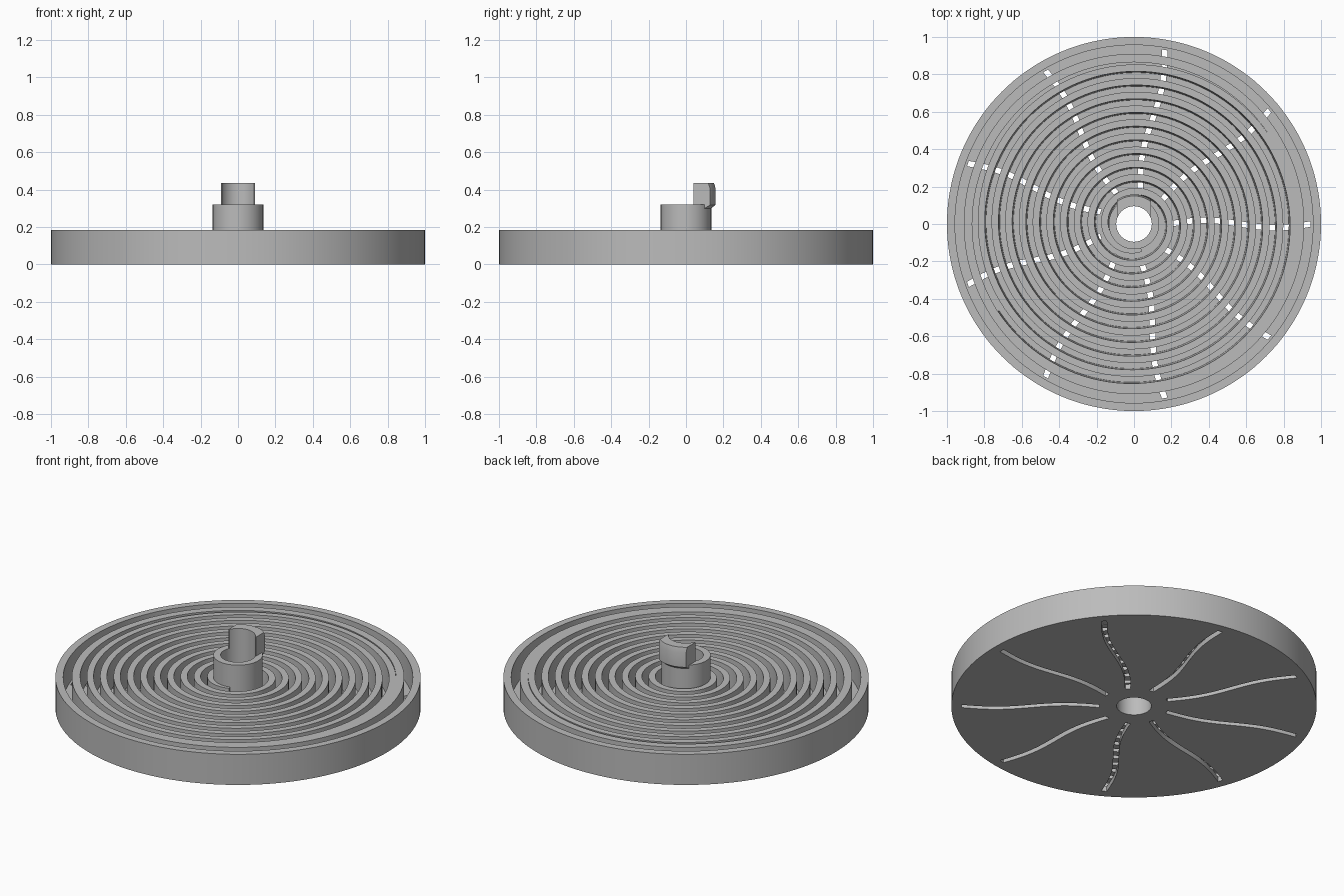
import bpy, bmesh, math
from mathutils import Matrix

if "Cube" in bpy.data.objects:
    bpy.data.objects.remove(bpy.data.objects["Cube"], do_unlink=True)

GREY = (0.5, 0.5, 0.5, 1)
mat = bpy.data.materials.new("plain_grey")
mat.use_nodes = True
mat.diffuse_color = GREY
mat.node_tree.nodes["Principled BSDF"].inputs["Base Color"].default_value = GREY

TOP, FLOOR = 0.185, 0.03
BORE, HUB = 0.095, 0.135
RING_IN, RING_OUT, RIM_IN = 0.865, 0.91, 0.957


def finish(name, bm):
    bmesh.ops.recalc_face_normals(bm, faces=bm.faces)
    me = bpy.data.meshes.new(name)
    bm.to_mesh(me)
    bm.free()
    me.materials.append(mat)
    ob = bpy.data.objects.new(name, me)
    bpy.context.collection.objects.link(ob)
    return ob


def loft(bm, sections, closed=False):
    """Skin a list of equal closed sections; cap the ends if it is open."""
    rows = [[bm.verts.new(p) for p in s] for s in sections]
    n = len(rows[0])
    pairs = list(zip(rows, rows[1:])) + ([(rows[-1], rows[0])] if closed else [])
    for a, b in pairs:
        for i in range(n):
            j = (i + 1) % n
            bm.faces.new((a[i], a[j], b[j], b[i]))
    if not closed:
        bm.faces.new(rows[0])
        bm.faces.new(rows[-1])


def polar(profile, angle):
    c, s = math.cos(angle), math.sin(angle)
    return [(r * c, r * s, z) for r, z in profile]


def revolve(name, profile, steps=144):
    bm = bmesh.new()
    loft(bm, [polar(profile, math.tau * i / steps) for i in range(steps)], True)
    return finish(name, bm)


def boolean(ob, cutter, operation):
    cutter.hide_render = True
    mod = ob.modifiers.new(operation.lower(), "BOOLEAN")
    mod.operation = operation
    mod.solver = "EXACT"
    mod.object = cutter
    bpy.context.view_layer.objects.active = ob
    bpy.ops.object.modifier_apply(modifier=mod.name)
    bpy.data.objects.remove(cutter, do_unlink=True)


def smooth(ob):
    bpy.ops.object.select_all(action="DESELECT")
    ob.select_set(True)
    bpy.context.view_layer.objects.active = ob
    bpy.ops.object.shade_smooth_by_angle(angle=math.radians(25))


# Base plate with outer rim, inner ring and bored hub
body = revolve("base_rim_and_hub", [
    (BORE, 0), (1, 0), (1, TOP), (RIM_IN, TOP), (RIM_IN, FLOOR),
    (RING_OUT, FLOOR), (RING_OUT, TOP), (RING_IN, TOP), (RING_IN, FLOOR),
    (HUB, FLOOR), (HUB, 0.32), (BORE, 0.32)])

# Nine wavy slots through the base plate
bm = bmesh.new()
SLOTS, STEPS, HALF = 9, 24, 0.015
START, END = 0.19, 0.945
for k in range(SLOTS):
    turn = Matrix.Rotation(math.tau * k / SLOTS, 3, "Z")
    sections = []
    for i in range(STEPS + 1):
        t = i / STEPS
        x = START + (END - START) * t
        y = 0.02 * math.sin(math.tau * t)
        sections.append([turn @ Matrix.Translation((x, y, 0)).translation
                         + turn @ Matrix.Translation((0, dy, z)).translation
                         for dy, z in ((-HALF, -0.05), (HALF, -0.05),
                                       (HALF, FLOOR + 0.001), (-HALF, FLOOR + 0.001))])
    loft(bm, sections)
boolean(body, finish("slot_cutter", bm), "DIFFERENCE")
smooth(body)

# Spiral wall winding counterclockwise from the ring in to the hub
bm = bmesh.new()
PITCH, WALL, DRAFT = 0.0733, 0.0185, 0.007
first, last = 0.883, 0.135
turns = (first - last) / PITCH
angle0 = math.radians(80) - math.tau * (first - 0.8367) / PITCH
count = int(turns * 120)
sections = []
for i in range(count + 1):
    t = i / count
    r = first + (last - first) * t


    def limit(v):
        return min(max(v, HUB - 0.002), RING_IN + 0.002)

    profile = [(limit(r - WALL - DRAFT), FLOOR), (limit(r + WALL), FLOOR),
               (limit(r + WALL), TOP), (limit(r - WALL), TOP)]
    sections.append(polar(profile, angle0 + math.tau * turns * t))
loft(bm, sections)
smooth(finish("spiral_wall", bm))

# Hooked prong standing on the back of the hub
prong = revolve("hub_prong", [
    (BORE, 0.3), (HUB, 0.3), (0.158, 0.318), (0.158, 0.405),
    (0.15, 0.435), (BORE, 0.435)])
bm = bmesh.new()
bmesh.ops.create_cube(bm, size=1, matrix=Matrix.Translation((0, 0.14, 0.37))
                      @ Matrix.Diagonal((0.182, 0.2, 0.4, 1)))
boolean(prong, finish("prong_cutter", bm), "INTERSECT")
smooth(prong)
